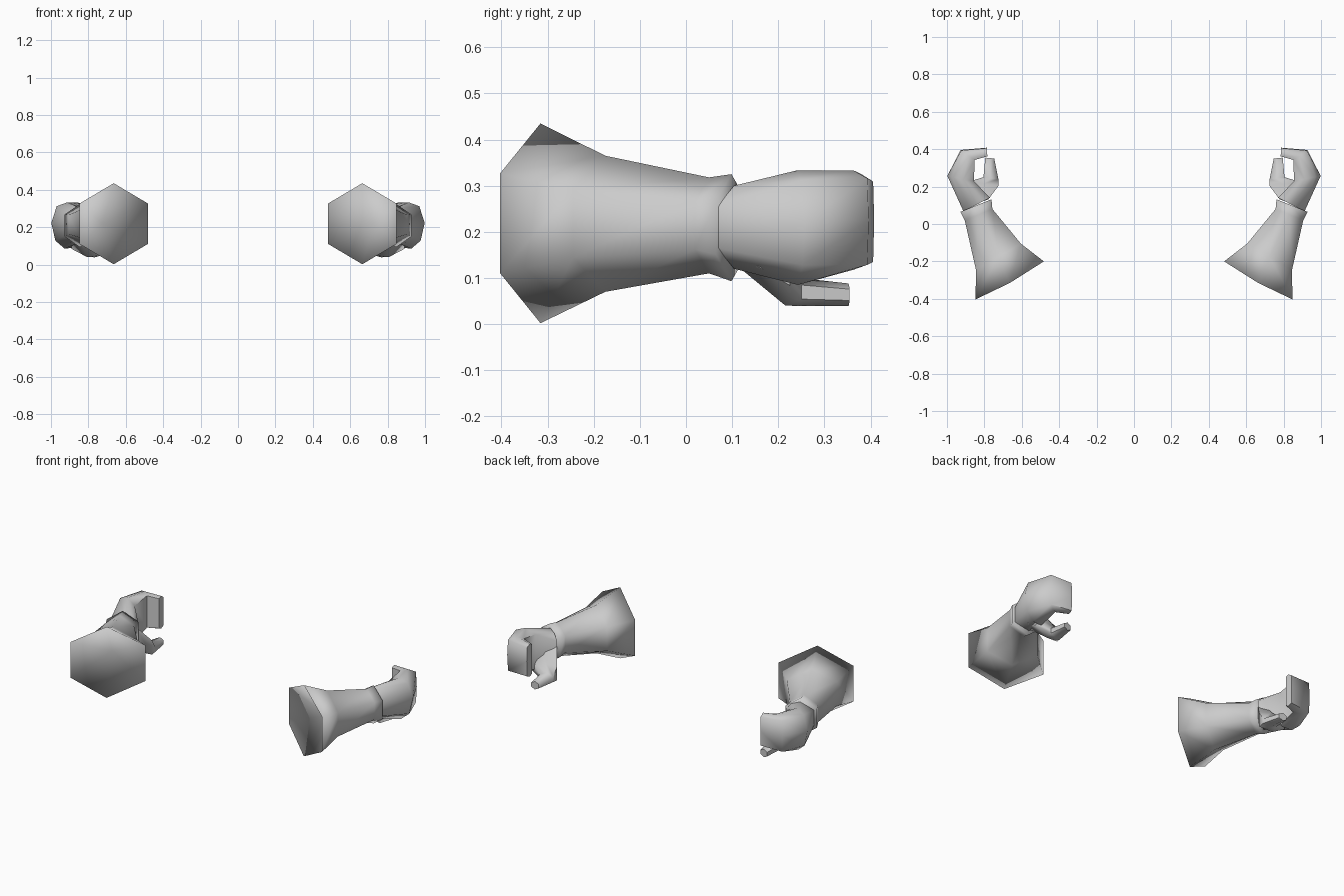
import bpy, bmesh, math

if "Cube" in bpy.data.objects:
    bpy.data.objects.remove(bpy.data.objects["Cube"])

# cross-sections: (t across from outer to inner, height -1..1)
HEX = [(0, .5), (.5, 1), (1, .5), (1, -.5), (.5, -1), (0, -.5)]
WRIST = HEX[:2] + [(.8, .85)] + HEX[2:]
PALM = [(0, .05), (.2, .82), (.6, 1), (1, .75), (1, -.8), (.5, -1), (.15, -.72)]
BOX = [(0, 0), (.05, .84), (.6, 1), (1, .9), (1, -.9), (.6, -1), (.05, -.9)]


def loft(name, rings, smooth=65, hollow=None):
    """Skin rings (section, outer xy, inner xy, z low, z high, drop of the
    inner underside); mirror to both sides. hollow = apex of a dented start."""
    bm = bmesh.new()
    loops = []
    for section, (ox, oy), (ix, iy), lo, hi, drop in rings:
        mid, half = (lo + hi) / 2, (hi - lo) / 2
        loops.append([bm.verts.new((ox + (ix - ox) * t, oy + (iy - oy) * t,
                                    mid + half * h - (drop * t if h < 0 else 0)))
                      for t, h in section])
    n = len(loops[0])
    for a, b in zip(loops, loops[1:]):
        for i in range(n):
            j = (i + 1) % n
            bm.faces.new((a[i], a[j], b[j], b[i]))
    bm.faces.new(loops[-1])
    if hollow:
        # rim bows out slightly at top and bottom, then dents inward
        for i in (1, 4):
            loops[0][i].co.y -= .014
        apex = bm.verts.new(hollow)
        for i in range(n):
            bm.faces.new((loops[0][i], loops[0][(i + 1) % n], apex))
    else:
        bm.faces.new(loops[0])
    bmesh.ops.recalc_face_normals(bm, faces=bm.faces)
    mesh = bpy.data.meshes.new(name)
    bm.to_mesh(mesh)
    bm.free()
    ob = bpy.data.objects.new(name, mesh)
    bpy.context.collection.objects.link(ob)
    bpy.ops.object.select_all(action='DESELECT')
    ob.select_set(True)
    bpy.context.view_layer.objects.active = ob
    bpy.ops.object.shade_smooth_by_angle(angle=math.radians(smooth))
    ob.modifiers.new("Mirror", 'MIRROR').use_mirror_merge = False
    return ob


# flared sleeve with a hollow cuff and a small lip at the wrist
loft("sleeve", [
    (HEX, (.847, -.403), (.482, -.200), .002, .435, 0),
    (HEX, (.845, -.245), (.605, -.105), .070, .365, 0),
    (HEX, (.905, .020), (.757, .080), .110, .318, 0),
    (HEX, (.928, .065), (.762, .132), .093, .325, 0),
], smooth=175, hollow=(.725, -.175, .218))

# curled hand: wrist, palm, knuckles, fingertips
loft("curled_hand", [
    (WRIST, (.912, .068), (.770, .140), .120, .300, 0),
    (PALM, (.998, .257), (.855, .228), .100, .333, .030),
    (BOX, (.927, .396), (.853, .342), .118, .333, 0),
    (BOX, (.787, .408), (.784, .362), .125, .325, 0),
])

# thumb flaring out of the heel of the palm
loft("thumb", [
    (HEX, (.900, .095), (.780, .130), .125, .270, 0),
    (HEX, (.890, .225), (.724, .205), .057, .165, .033),
    (HEX, (.805, .250), (.725, .240), .039, .100, 0),
    (HEX, (.795, .355), (.747, .350), .039, .088, 0),
])
